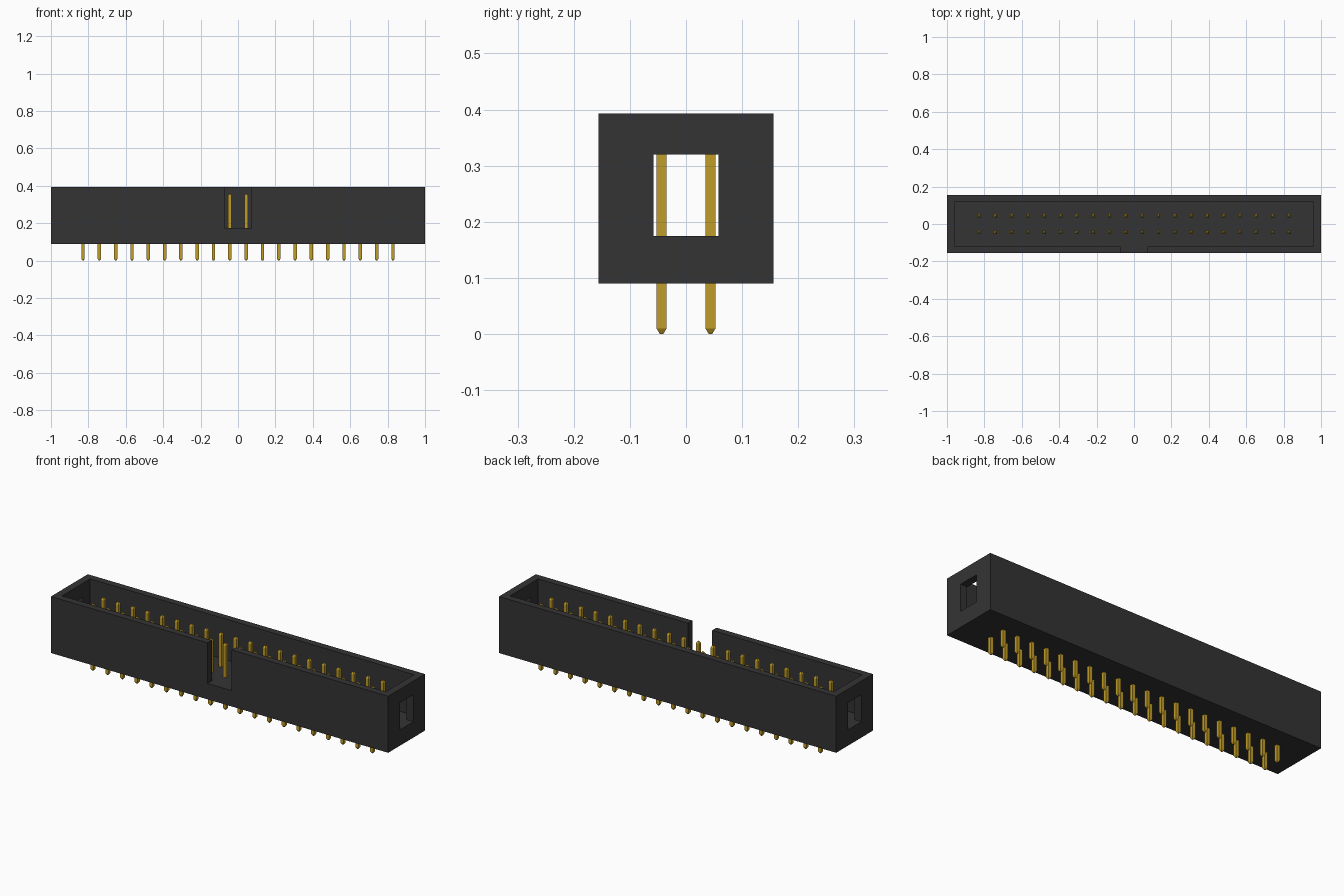
import bpy, bmesh

cube = bpy.data.objects.get("Cube")
if cube:
    bpy.data.objects.remove(cube, do_unlink=True)


def material(name, rgb, metallic=0.0):
    m = bpy.data.materials.new(name)
    m.use_nodes = True
    m.diffuse_color = (*rgb, 1)
    bsdf = m.node_tree.nodes["Principled BSDF"]
    bsdf.inputs["Base Color"].default_value = (*rgb, 1)
    bsdf.inputs["Roughness"].default_value = 0.5
    return m


BLACK = material("black plastic", (0.034, 0.034, 0.034))
GOLD = material("gold metal", (0.53, 0.335, 0.02))


def add_object(name, bm, mat):
    bmesh.ops.recalc_face_normals(bm, faces=bm.faces)
    mesh = bpy.data.meshes.new(name)
    bm.to_mesh(mesh)
    bm.free()
    mesh.materials.append(mat)
    ob = bpy.data.objects.new(name, mesh)
    bpy.context.collection.objects.link(ob)
    return ob


def box(name, x, y, z, mat):
    """Box from (min, max) ranges on each axis."""
    bm = bmesh.new()
    bmesh.ops.create_cube(bm, size=1)
    for v in bm.verts:
        v.co = [r[0] if c < 0 else r[1] for c, r in zip(v.co, (x, y, z))]
    return add_object(name, bm, mat)


# Housing: a block hollowed from above, with a key slot and end windows
FLOOR, TOP = 0.175, 0.393
housing = box("housing", (-1, 1), (-0.156, 0.156), (0.09, TOP), BLACK)
cutters = [
    box("cavity_cutter", (-0.96, 0.96), (-0.119, 0.119), (FLOOR, 0.5), BLACK),
    box("key_slot_cutter", (-0.072, 0.072), (-0.3, 0), (FLOOR, 0.5), BLACK),
    box("end_window_cutter", (-1.2, 1.2), (-0.058, 0.058), (FLOOR, 0.32), BLACK),
]
for cutter in cutters:
    mod = housing.modifiers.new(cutter.name, "BOOLEAN")
    mod.operation = "DIFFERENCE"
    mod.solver = "EXACT"
    mod.object = cutter
bpy.context.view_layer.update()
depsgraph = bpy.context.evaluated_depsgraph_get()
cut_mesh = bpy.data.meshes.new_from_object(housing.evaluated_get(depsgraph))
housing.modifiers.clear()
housing.data = cut_mesh
for cutter in cutters:
    bpy.data.objects.remove(cutter, do_unlink=True)

# Pins: square posts tapering to a small blunt tip at both ends
PITCH, COLUMNS = 0.0872, 20
PROFILE = [(0.0, 0.003), (0.01, 0.009), (0.347, 0.009), (0.357, 0.003)]


def add_pin(bm, x, y):
    rings = [[bm.verts.new((x + sx * r, y + sy * r, z))
              for sx, sy in ((-1, -1), (1, -1), (1, 1), (-1, 1))]
             for z, r in PROFILE]
    bm.faces.new(rings[0][::-1])
    bm.faces.new(rings[-1])
    for a, b in zip(rings, rings[1:]):
        for i in range(4):
            j = (i + 1) % 4
            bm.faces.new((a[i], a[j], b[j], b[i]))


for row, y in (("front", -PITCH / 2), ("back", PITCH / 2)):
    bm = bmesh.new()
    for i in range(COLUMNS):
        add_pin(bm, (i - (COLUMNS - 1) / 2) * PITCH, y)
    add_object(row + "_pin_row", bm, GOLD)
